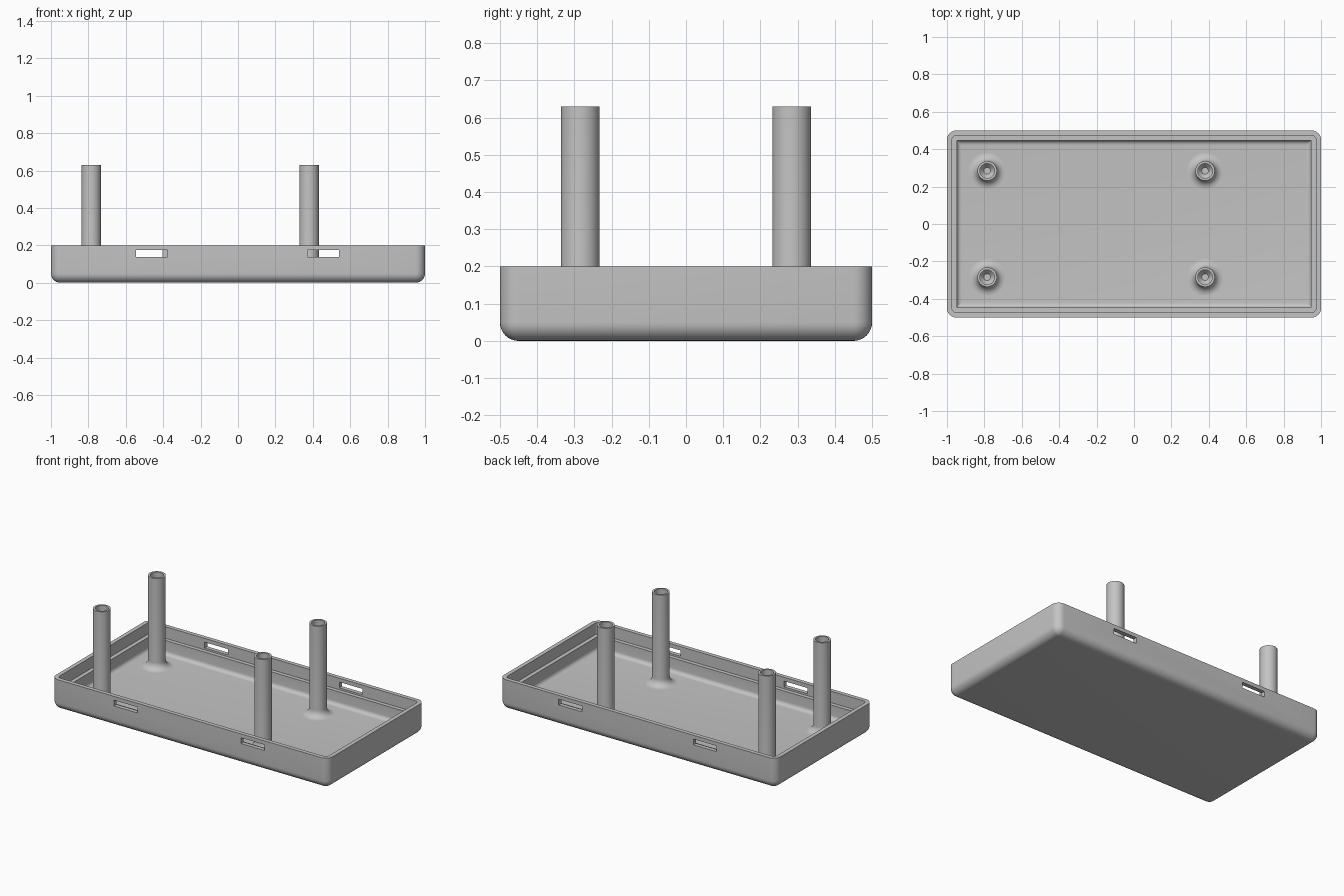
import bpy, bmesh, math
from mathutils import Vector

cube = bpy.data.objects.get("Cube")
if cube:
    bpy.data.objects.remove(cube, do_unlink=True)

grey = bpy.data.materials.new("plain grey")
grey.use_nodes = True
grey.diffuse_color = (0.55, 0.55, 0.55, 1)
grey.node_tree.nodes["Principled BSDF"].inputs["Base Color"].default_value = (0.55, 0.55, 0.55, 1)

HALF_X, HALF_Y, CORNER = 1.0, 0.5, 0.05
FLOOR, LEDGE, TOP = 0.035, 0.125, 0.2


def arc(cx, cz, r, start, end, steps=8):
    """Points along an arc, angles in degrees."""
    angles = [math.radians(start + (end - start) * i / steps) for i in range(steps + 1)]
    return [(cx + r * math.cos(a), cz + r * math.sin(a)) for a in angles]


def tray_ring(inset, z, steps=8):
    """Rounded rectangle at one height."""
    r = max(CORNER - inset, 0.006)
    cx, cy = HALF_X - inset - r, HALF_Y - inset - r
    ring = []
    for k, (sx, sy) in enumerate([(1, 1), (-1, 1), (-1, -1), (1, -1)]):
        for px, py in arc(sx * cx, sy * cy, r, 90 * k, 90 * k + 90, steps):
            ring.append(Vector((px, py, z)))
    return ring


def post_ring(r, z, steps=40):
    return [Vector((r * math.cos(t), r * math.sin(t), z))
            for t in (2 * math.pi * i / steps for i in range(steps))]


def loft(name, rings):
    """Skin a stack of rings and cap both ends."""
    bm = bmesh.new()
    loops = [[bm.verts.new(p) for p in ring] for ring in rings]
    for a, b in zip(loops, loops[1:]):
        for i in range(len(a)):
            j = (i + 1) % len(a)
            bm.faces.new((a[i], a[j], b[j], b[i]))
    bm.faces.new(loops[0][::-1])
    bm.faces.new(loops[-1])
    bmesh.ops.recalc_face_normals(bm, faces=bm.faces[:])
    mesh = bpy.data.meshes.new(name)
    bm.to_mesh(mesh)
    bm.free()
    mesh.materials.append(grey)
    obj = bpy.data.objects.new(name, mesh)
    bpy.context.collection.objects.link(obj)
    return obj


def activate(obj):
    bpy.ops.object.select_all(action='DESELECT')
    obj.select_set(True)
    bpy.context.view_layer.objects.active = obj


def smooth(obj):
    activate(obj)
    bpy.ops.object.shade_smooth_by_angle(angle=math.radians(35))


# Tray: filleted bottom, stepped rim, filleted inner floor
LIP, WALL, FILLET = 0.027, 0.053, 0.025
profile = arc(0.05, 0.05, 0.05, 270, 180)
profile += [(0, TOP), (LIP, TOP), (LIP, LEDGE), (WALL, LEDGE)]
profile += arc(WALL + FILLET, FLOOR + FILLET, FILLET, 180, 270, 6)
tray = loft("tray", [tray_ring(inset, z) for inset, z in profile])

# Snap slots through the long walls, staggered front to back
for x, side in [(-0.462, -1), (0.456, -1), (-0.488, 1), (0.486, 1)]:
    bpy.ops.mesh.primitive_cube_add(size=1, location=(x, side * HALF_Y, 0.156))
    cutter = bpy.context.object
    cutter.name = "slot_cutter"
    cutter.hide_render = True
    cutter.scale = (0.168, 0.12, 0.038)
    activate(tray)
    cut = tray.modifiers.new("slot", 'BOOLEAN')
    cut.operation, cut.solver, cut.object = 'DIFFERENCE', 'EXACT', cutter
    bpy.ops.object.modifier_apply(modifier=cut.name)
    bpy.data.objects.remove(cutter, do_unlink=True)
smooth(tray)

# Hollow posts with a flared foot
R, BORE, HEIGHT, FLARE = 0.052, 0.039, 0.63, 0.045
post_profile = [(R + FLARE, FLOOR - 0.01)]
post_profile += arc(R + FLARE, FLOOR + FLARE, FLARE, 270, 180)
post_profile += [(R, HEIGHT), (BORE, HEIGHT), (BORE, 0.08), (0.018, 0.055)]
for x, x_name in [(-0.785, "right"), (0.38, "left")]:
    for y, y_name in [(-0.284, "front"), (0.284, "back")]:
        post = loft(f"post_{y_name}_{x_name}", [post_ring(r, z) for r, z in post_profile])
        post.location = (x, y, 0)
        smooth(post)
